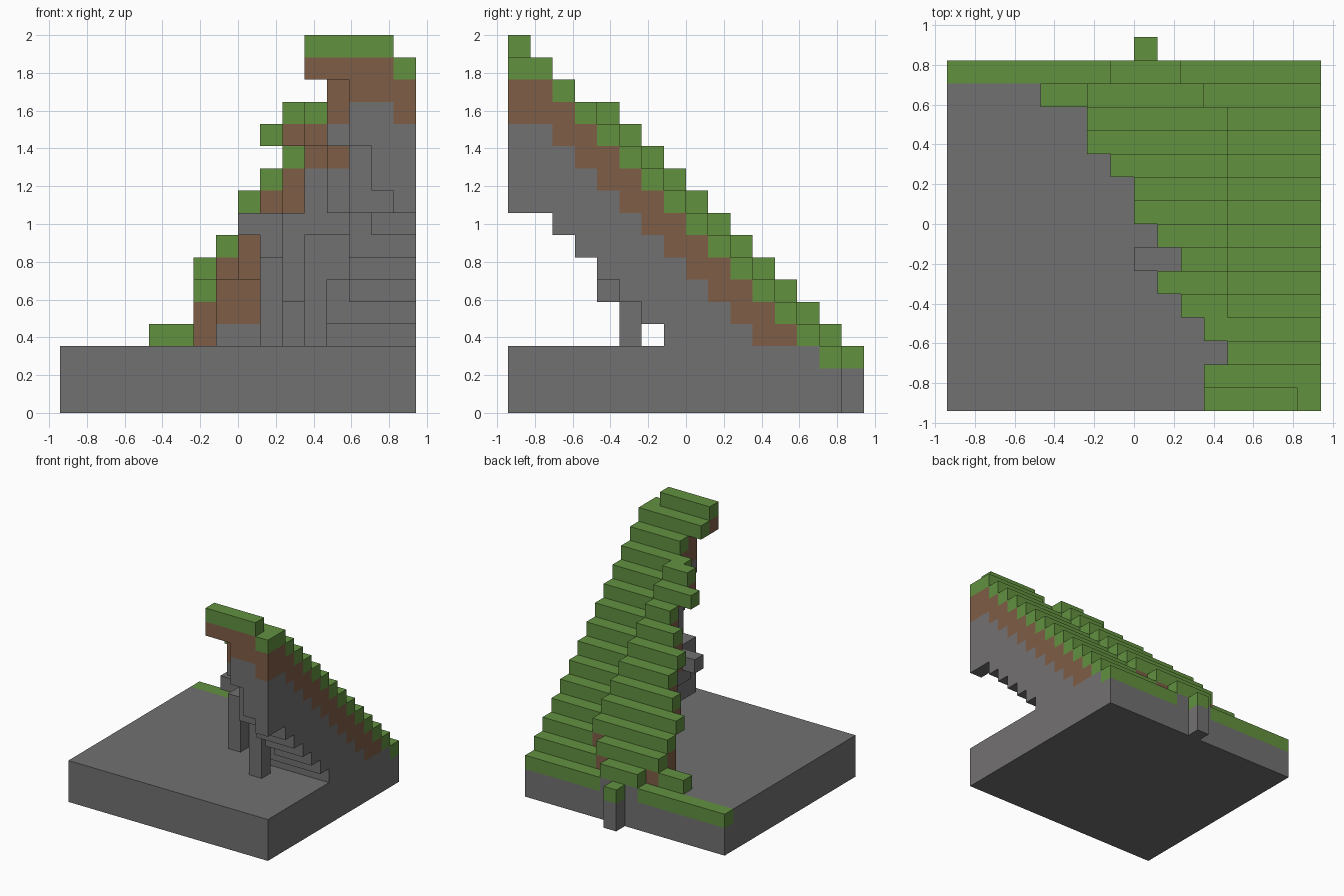
import bpy
import bmesh
from mathutils import Vector

cube = bpy.data.objects.get("Cube")
if cube:
    bpy.data.objects.remove(cube, do_unlink=True)

CELL = 2 / 17
ORIGIN = Vector((-8 * CELL, -8 * CELL, 0))
WIDTH, DEPTH, BASE = 16, 15, 3


def make_material(name, color):
    mat = bpy.data.materials.new(name)
    mat.use_nodes = True
    mat.diffuse_color = (*color, 1)
    mat.node_tree.nodes["Principled BSDF"].inputs["Base Color"].default_value = (*color, 1)
    return mat


materials = {
    "grass": make_material("grass green", (0.122, 0.283, 0.051)),
    "soil": make_material("soil brown", (0.212, 0.109, 0.061)),
    "stone": make_material("stone grey", (0.171, 0.165, 0.168)),
}

# Rows from front to back: first column of the slope, then the underside
# heights of its ragged edge (later columns follow the regular underside)
ROWS = [
    (11, (15, 15, 12, 10)),
    (11, (15, 12)),
    (12, (12, 9)),
    (11, (12, 9)),
    (10, (12, 8, 8)),
    (9, (12, 12, 3, 6)),
    (10, (5,)),
    (9, (7,)),
    (8, (9,)),
    (8, (6,)),
    (7, (6, 6)),
    (6, (6,)),
    (6, ()),
    (4, ()),
    (0, ()),
]
# Columns that rise one step above the wide staircase
RAISED = {0: (11, 14), 13: (6, 10), 14: (7, 9)}
RAISED.update({row: (0, 11) for row in range(4, 13)})

cells = {}


def fill(xs, ys, zs, kind):
    for x in xs:
        for y in ys:
            for z in zs:
                cells[x, y, z] = kind


def fill_column(x, y, bottom, top):
    """Grass on top, two layers of soil above the base, stone below."""
    for z in range(bottom, top + 1):
        if z == top:
            kind = "grass"
        elif z >= max(BASE, top - 2):
            kind = "soil"
        else:
            kind = "stone"
        cells[x, y, z] = kind


# Base slab
fill(range(WIDTH), range(DEPTH), range(BASE), "stone")

# Overhanging stepped slope
for y, (start, undersides) in enumerate(ROWS):
    low, high = RAISED.get(y, (1, 0))
    for x in range(start, WIDTH):
        top = min(15, 16 - y) + (low <= x <= high)
        step = x - start
        if step < len(undersides):
            bottom = undersides[step]
        else:
            bottom = min(9, max(BASE, 10 - y))
        fill_column(x, y, min(bottom, top), top)

# Single post behind the base
fill_column(8, DEPTH, 0, BASE - 1)

# Loose stones hanging in the cave
fill([10], [4, 5], range(5, 9), "stone")
fill([9], [6], [7, 8], "stone")
fill([8], [6], [8], "stone")


def build_layer(name, kind):
    """Outer faces of all cells of one kind, merged into flat regions."""
    bm = bmesh.new()
    for cell, cell_kind in cells.items():
        if cell_kind != kind:
            continue
        center = Vector(cell) + Vector((0.5, 0.5, 0.5))
        for axis in range(3):
            for sign in (-1, 1):
                neighbour = list(cell)
                neighbour[axis] += sign
                if tuple(neighbour) in cells:
                    continue
                normal, u, v = Vector(), Vector(), Vector()
                normal[axis] = sign / 2
                u[(axis + 1) % 3] = 0.5
                v[(axis + 2) % 3] = sign / 2
                mid = center + normal
                corners = (mid - u - v, mid + u - v, mid + u + v, mid - u + v)
                bm.faces.new([bm.verts.new(c * CELL + ORIGIN) for c in corners])
    bmesh.ops.remove_doubles(bm, verts=bm.verts[:], dist=CELL / 100)
    bmesh.ops.dissolve_limit(bm, angle_limit=0.01, verts=bm.verts[:], edges=bm.edges[:])
    bmesh.ops.triangulate(bm, faces=[f for f in bm.faces if len(f.verts) > 4])
    mesh = bpy.data.meshes.new(name)
    bm.to_mesh(mesh)
    bm.free()
    mesh.materials.append(materials[kind])
    bpy.context.collection.objects.link(bpy.data.objects.new(name, mesh))


build_layer("grass_steps", "grass")
build_layer("soil_layer", "soil")
build_layer("stone_base_and_cliff", "stone")
